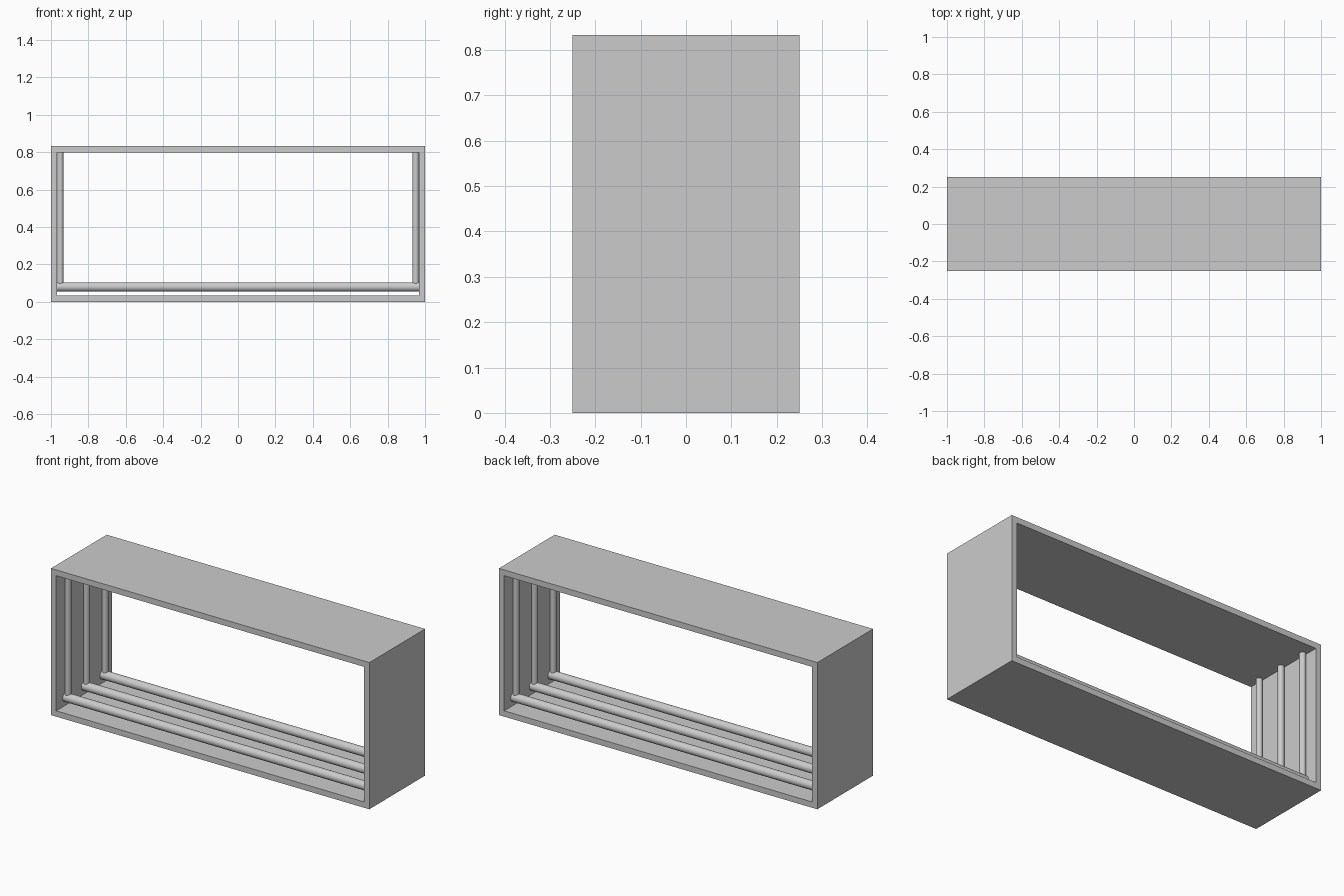
import bpy
import bmesh
from mathutils import Matrix, Vector

cube = bpy.data.objects.get("Cube")
if cube:
    bpy.data.objects.remove(cube, do_unlink=True)

WIDTH, DEPTH, HEIGHT, WALL = 2.0, 0.5, 0.833, 0.033
INNER = WIDTH / 2 - WALL

grey = bpy.data.materials.new("light_grey")
grey.use_nodes = True
colour = (0.6, 0.6, 0.6, 1)
grey.diffuse_color = colour
grey.node_tree.nodes["Principled BSDF"].inputs["Base Color"].default_value = colour


def add_object(name, bm):
    bmesh.ops.recalc_face_normals(bm, faces=bm.faces)
    mesh = bpy.data.meshes.new(name)
    bm.to_mesh(mesh)
    bm.free()
    mesh.materials.append(grey)
    obj = bpy.data.objects.new(name, mesh)
    bpy.context.collection.objects.link(obj)
    return obj


def rod(name, start, end, radius):
    start, end = Vector(start), Vector(end)
    axis = end - start
    turn = axis.to_track_quat("Z", "Y").to_matrix().to_4x4()
    bm = bmesh.new()
    bmesh.ops.create_cone(bm, cap_ends=True, segments=32, radius1=radius,
                          radius2=radius, depth=axis.length,
                          matrix=Matrix.Translation((start + end) / 2) @ turn)
    for face in bm.faces:
        face.smooth = len(face.verts) == 4
    for edge in bm.edges:
        edge.smooth = all(f.smooth for f in edge.link_faces)
    return add_object(name, bm)


# Open rectangular frame: an outer and an inner loop joined front to back
bm = bmesh.new()
loops = []
for y in (-DEPTH / 2, DEPTH / 2):
    for inset in (0, WALL):
        x, low, high = WIDTH / 2 - inset, inset, HEIGHT - inset
        corners = ((-x, low), (x, low), (x, high), (-x, high))
        loops.append([bm.verts.new((cx, y, cz)) for cx, cz in corners])
front_out, front_in, back_out, back_in = loops
for a, b in ((front_out, front_in), (front_in, back_in),
             (back_in, back_out), (back_out, front_out)):
    for i in range(4):
        j = (i + 1) % 4
        bm.faces.new((a[i], a[j], b[j], b[i]))
add_object("frame", bm)

# Three rows of rods: a raised floor rod with a thinner upright at each end
RAIL_Z, RAIL_R, POST_R = 0.08, 0.025, 0.0167
for row, y in zip(("front", "middle", "back"), (-0.167, 0, 0.167)):
    rod(row + "_floor_rod", (-INNER, y, RAIL_Z), (INNER, y, RAIL_Z), RAIL_R)
    for side, sign in (("left", 1), ("right", -1)):
        x = sign * (INNER - POST_R)
        rod(f"{row}_{side}_upright", (x, y, RAIL_Z), (x, y, HEIGHT - WALL), POST_R)
